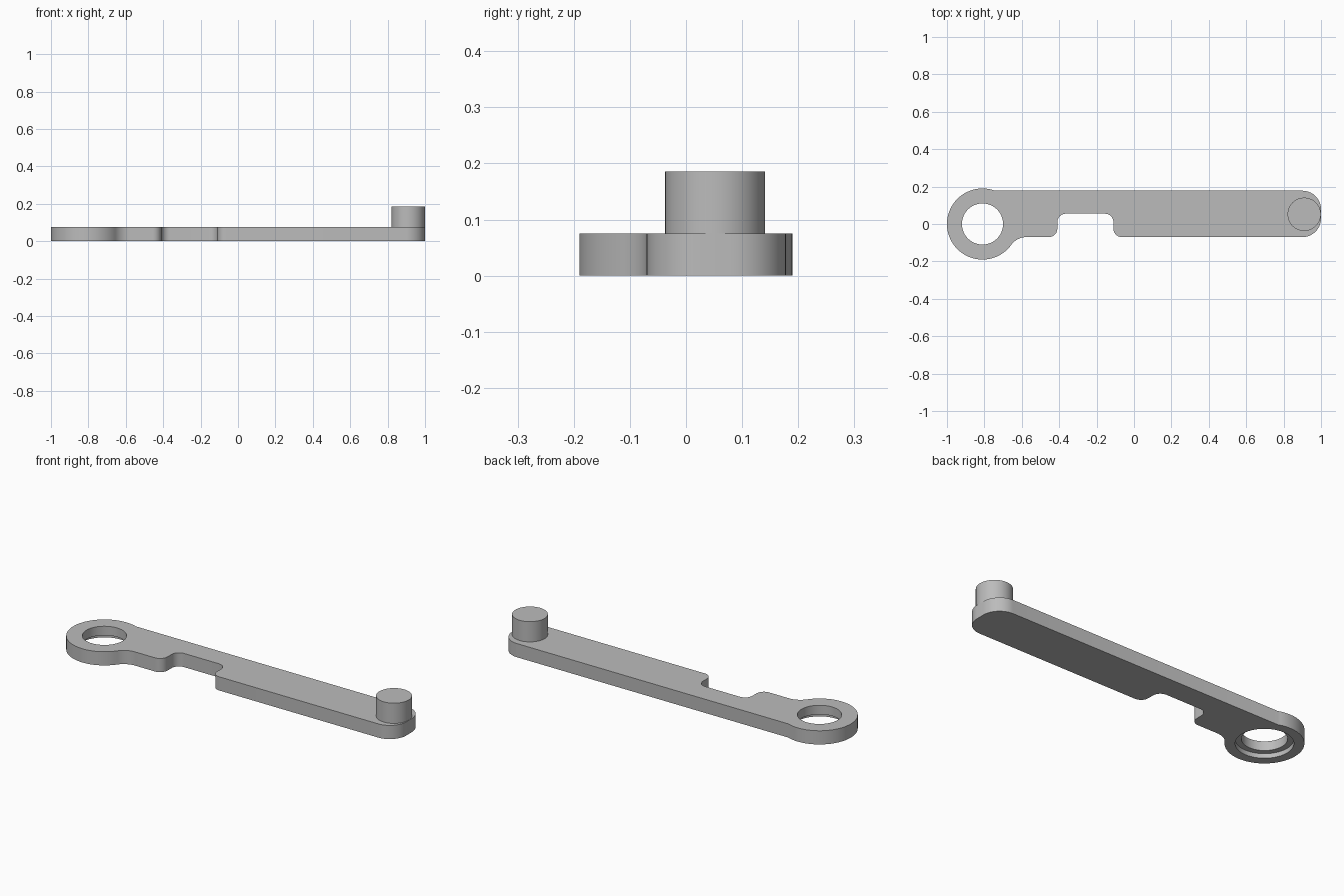
import bpy, bmesh
from math import cos, sin, pi, radians, atan2, sqrt

cube = bpy.data.objects.get("Cube")
if cube:
    bpy.data.objects.remove(cube)

# Main dimensions
THICK = 0.075
EYE_X, EYE_R = -0.81, 0.19
HOLE_R, RECESS_R, RECESS_DEPTH = 0.11, 0.14, 0.025
LOW, HIGH = -0.07, 0.178
PIN_X, PIN_Y, PIN_R, PIN_TOP = 0.91, 0.052, 0.089, 0.186

grey = bpy.data.materials.new("satin grey")
grey.use_nodes = True
colour = (0.5, 0.5, 0.5, 1)
grey.diffuse_color = colour
grey.node_tree.nodes["Principled BSDF"].inputs["Base Color"].default_value = colour


def arc(x, y, r, start, end, steps=12):
    """Points on an arc, angles in degrees."""
    angles = [radians(start + (end - start) * i / steps) for i in range(steps + 1)]
    return [(x + r * cos(a), y + r * sin(a)) for a in angles]


def prism(name, outline, z0, z1):
    """Extrude a counter-clockwise outline from z0 to z1."""
    bm = bmesh.new()
    base = bm.faces.new([bm.verts.new((x, y, z0)) for x, y in outline])
    top = bmesh.ops.extrude_face_region(bm, geom=[base], use_keep_orig=True)
    moved = [g for g in top["geom"] if isinstance(g, bmesh.types.BMVert)]
    bmesh.ops.translate(bm, verts=moved, vec=(0, 0, z1 - z0))
    bmesh.ops.recalc_face_normals(bm, faces=bm.faces)
    mesh = bpy.data.meshes.new(name)
    bm.to_mesh(mesh)
    bm.free()
    mesh.materials.append(grey)
    obj = bpy.data.objects.new(name, mesh)
    bpy.context.collection.objects.link(obj)
    return obj


def disc(x, y, r, sides=64):
    return arc(x, y, r, 0, 360, sides)[:-1]


def select_only(obj):
    bpy.ops.object.select_all(action="DESELECT")
    obj.select_set(True)
    bpy.context.view_layer.objects.active = obj


# Fillet blending the eye into the lower edge of the bar
fillet = 0.1
fy = LOW - fillet
fx = EYE_X + sqrt((EYE_R + fillet) ** 2 - fy ** 2)
blend = math_angle = 180 + atan2(fy, fx - EYE_X) * 180 / pi
join = atan2(HIGH, sqrt(EYE_R ** 2 - HIGH ** 2)) * 180 / pi

# Notch corners and rounded bar end
left, right, roof, c, end = -0.41, -0.11, 0.055, 0.045, 0.1
outline = (
    arc(EYE_X, 0, EYE_R, join, blend + 180, 56)
    + arc(fx, fy, fillet, blend, 90)[1:]
    + arc(left - c, LOW + c, c, -90, 0)
    + arc(left + c, roof - c, c, 180, 90)
    + arc(right - c, roof - c, c, 90, 0)
    + arc(right + c, LOW + c, c, 180, 270)
    + arc(1 - end, LOW + end, end, -90, 0, 16)
    + arc(1 - end, HIGH - end, end, 0, 90, 16)
)
arm = prism("arm", outline, 0, THICK)

# Through hole with a wider recess underneath
for name, r, z1 in (("hole_cutter", HOLE_R, 0.2), ("recess_cutter", RECESS_R, RECESS_DEPTH)):
    cutter = prism(name, disc(EYE_X, 0, r), -0.1, z1)
    cutter.hide_render = True
    cut = arm.modifiers.new(name, "BOOLEAN")
    cut.operation, cut.solver, cut.object = "DIFFERENCE", "EXACT", cutter
    select_only(arm)
    bpy.ops.object.modifier_apply(modifier=cut.name)
    bpy.data.objects.remove(cutter)

# Upright pin at the far end
pin = prism("pin", disc(PIN_X, PIN_Y, PIN_R), THICK - 0.01, PIN_TOP)

for obj in (arm, pin):
    select_only(obj)
    bpy.ops.object.shade_smooth_by_angle(angle=radians(30))
